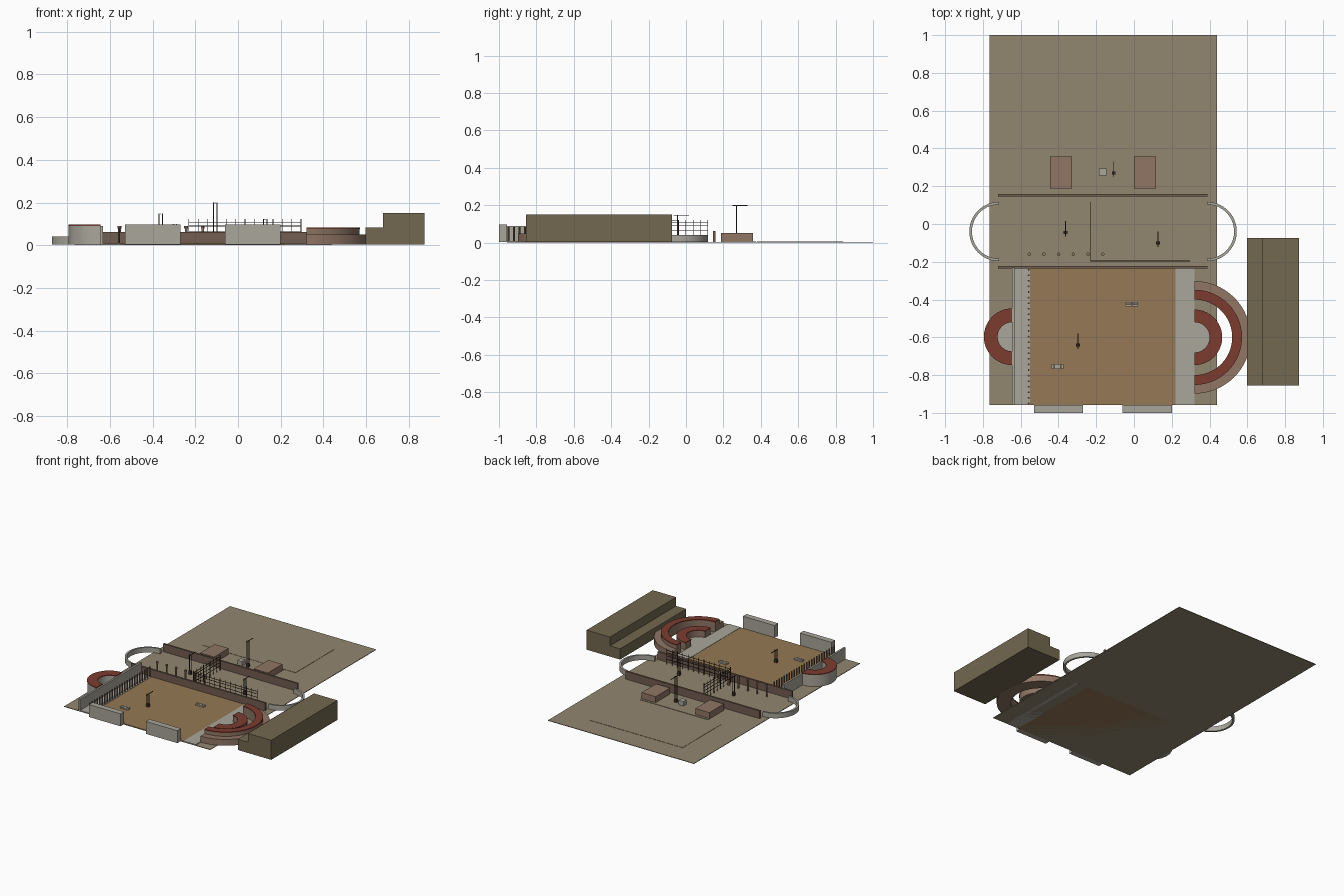
import bpy, bmesh, math
from mathutils import Matrix, Vector

if "Cube" in bpy.data.objects:
    bpy.data.objects.remove(bpy.data.objects["Cube"])


def mat(name, rgb):
    m = bpy.data.materials.new(name)
    m.diffuse_color = (*rgb, 1)
    m.use_nodes = True
    m.node_tree.nodes["Principled BSDF"].inputs["Base Color"].default_value = m.diffuse_color
    return m


EARTH = mat("earth", (0.29, 0.24, 0.16))
SAND = mat("sand", (0.30, 0.19, 0.09))
STONE = mat("stone", (0.40, 0.38, 0.33))
BRICK = mat("brick", (0.27, 0.18, 0.13))
WALL = mat("wall_brown", (0.17, 0.11, 0.08))
ROSE = mat("rose_stone", (0.28, 0.18, 0.13))
RED = mat("red_tile", (0.20, 0.045, 0.028))
HALL = mat("hall", (0.17, 0.14, 0.08))
DARK = mat("dark_bronze", (0.05, 0.035, 0.025))


def finish(name, bm, m, smooth=False):
    bmesh.ops.recalc_face_normals(bm, faces=bm.faces)
    me = bpy.data.meshes.new(name)
    bm.to_mesh(me)
    bm.free()
    me.materials.append(m)
    ob = bpy.data.objects.new(name, me)
    bpy.context.collection.objects.link(ob)
    if smooth:
        bpy.ops.object.select_all(action='DESELECT')
        ob.select_set(True)
        bpy.context.view_layer.objects.active = ob
        bpy.ops.object.shade_smooth_by_angle()
    return ob


def add_box(bm, x0, x1, y0, y1, z0, z1):
    mx = Matrix.Translation(((x0 + x1) / 2, (y0 + y1) / 2, (z0 + z1) / 2))
    bmesh.ops.create_cube(bm, size=1, matrix=mx @ Matrix.Diagonal((x1 - x0, y1 - y0, z1 - z0, 1)))


def box(name, m, *dims):
    bm = bmesh.new()
    add_box(bm, *dims)
    return finish(name, bm, m)


def add_post(bm, x, y, z0, z1, r, seg=8):
    bmesh.ops.create_cone(bm, cap_ends=True, segments=seg, radius1=r, radius2=r, depth=z1 - z0,
                          matrix=Matrix.Translation((x, y, (z0 + z1) / 2)))


def half_ring(name, m, cx, cy, r0, r1, z0, z1, side, seg=32):
    # half annulus bulging towards +x (side=1) or -x (side=-1)
    bm = bmesh.new()
    loops = []
    for i in range(seg + 1):
        a = -math.pi / 2 + math.pi * i / seg
        c, s = math.cos(a) * side, math.sin(a)
        loops.append([bm.verts.new((cx + r * c, cy + r * s, z))
                      for r, z in ((r0, z0), (r1, z0), (r1, z1), (r0, z1))])
    for a, b in zip(loops, loops[1:]):
        for k in range(4):
            bm.faces.new((a[k], a[(k + 1) % 4], b[(k + 1) % 4], b[k]))
    bm.faces.new(loops[0])
    bm.faces.new(loops[-1])
    return finish(name, bm, m, True)


# ground and paved courts
box("ground", EARTH, -0.766, 0.44, -0.957, 1.0, 0.0, 0.004)
box("south_court", SAND, -0.55, 0.22, -0.957, -0.23, 0.0, 0.007)
box("north_court", EARTH, -0.56, 0.21, 0.38, 0.84, 0.0, 0.006)
box("middle_platform", EARTH, -0.444, 0.116, 0.187, 0.375, 0.0, 0.007)
box("west_walk", STONE, -0.645, -0.55, -0.957, -0.23, 0.0, 0.009)
box("east_walk", STONE, 0.22, 0.32, -0.957, -0.23, 0.0, 0.009)

# west colonnade: back wall and row of columns
box("west_back_wall", STONE, -0.647, -0.633, -0.957, -0.23, 0.004, 0.09)
bm = bmesh.new()
for i in range(25):
    add_post(bm, -0.558, -0.95 + i * 0.0295, 0.005, 0.083, 0.005)
finish("west_columns", bm, WALL, True)

# front gate blocks
for n, x in (("west", -0.53), ("east", -0.06)):
    box(n + "_gate_block", STONE, x, x + 0.26, -1.0, -0.957, 0.004, 0.097)

# west hemicycle
half_ring("west_drum", STONE, -0.645, -0.597, 0.08, 0.148, 0.003, 0.09, -1)
half_ring("west_drum_roof", RED, -0.645, -0.597, 0.077, 0.15, 0.09, 0.096, -1)
half_ring("west_drum_floor", STONE, -0.645, -0.597, 0.0005, 0.08, 0.003, 0.009, -1)

# east hemicycle with stepped rings
half_ring("east_outer_terrace", ROSE, 0.32, -0.6, 0.25, 0.298, 0.003, 0.05, 1)
half_ring("east_outer_wall", BRICK, 0.32, -0.6, 0.202, 0.25, 0.003, 0.076, 1)
half_ring("east_outer_roof", RED, 0.32, -0.6, 0.2, 0.252, 0.076, 0.084, 1)
half_ring("east_inner_wall", BRICK, 0.32, -0.6, 0.082, 0.145, 0.003, 0.054, 1)
half_ring("east_inner_roof", RED, 0.32, -0.6, 0.08, 0.147, 0.054, 0.06, 1)
half_ring("east_inner_floor", STONE, 0.32, -0.6, 0.0005, 0.082, 0.003, 0.009, 1)

# long hall in two heights
box("hall_aisle", HALL, 0.597, 0.68, -0.855, -0.075, 0.004, 0.084)
box("hall_main", HALL, 0.68, 0.873, -0.855, -0.075, 0.004, 0.15)

# cross walls and curved end walls
for n, y in (("south", -0.229), ("north", 0.152)):
    box(n + "_cross_wall", WALL, -0.72, 0.39, y - 0.007, y + 0.007, 0.004, 0.062)
half_ring("east_end_wall", STONE, 0.387, -0.04, 0.143, 0.157, 0.003, 0.04, 1)
half_ring("west_end_wall", STONE, -0.715, -0.04, 0.143, 0.157, 0.003, 0.04, -1)

# row of six honorary columns with caps
bm = bmesh.new()
for i in range(6):
    x = -0.555 + i * 0.078
    add_post(bm, x, -0.16, 0.004, 0.078, 0.006, 12)
    add_post(bm, x, -0.16, 0.078, 0.09, 0.009, 12)
finish("honorary_columns", bm, ROSE, True)

# L-shaped trellis fence
bm = bmesh.new()
t = 0.0015
for i in range(13):
    x = -0.23 + i * 0.04375
    add_box(bm, x - t, x + t, -0.196 - t, -0.196 + t, 0.004, 0.122)
for i in range(1, 9):
    y = -0.196 + i * 0.039
    add_box(bm, -0.23 - t, -0.23 + t, y - t, y + t, 0.004, 0.122)
for z in (0.04, 0.065, 0.09, 0.108):
    add_box(bm, -0.23, 0.295, -0.196 - t, -0.196 + t, z - t, z + t)
    add_box(bm, -0.23 - t, -0.23 + t, -0.196, 0.117, z - t, z + t)
finish("trellis_fence", bm, DARK)

# temple blocks and altar
box("west_temple", ROSE, -0.444, -0.328, 0.187, 0.358, 0.004, 0.052)
box("east_temple", ROSE, 0.0, 0.116, 0.187, 0.358, 0.004, 0.052)
box("altar", STONE, -0.185, -0.146, 0.256, 0.294, 0.004, 0.04)

# standing bronze posts with double masts and a forward arm
for k, (x, y, h) in enumerate(((-0.107, 0.27, 0.2), (-0.362, -0.045, 0.148),
                               (0.127, -0.1, 0.122), (-0.296, -0.64, 0.1))):
    bm = bmesh.new()
    for dx in (-0.008, 0.008):
        add_box(bm, x + dx - 0.002, x + dx + 0.002, y - 0.002, y + 0.002, 0.004, h)
    add_box(bm, x - 0.002, x + 0.002, y - 0.022, y + 0.06, h - 0.004, h)
    add_box(bm, x - 0.01, x + 0.01, y - 0.008, y + 0.008, 0.004, 0.03)
    finish("bronze_post_%d" % (k + 1), bm, DARK)

# small gridded basins on the south court
for k, (x, y) in enumerate(((-0.012, -0.425), (-0.405, -0.755))):
    bm = bmesh.new()
    for i in range(4):
        for j in range(2):
            x0, y0 = x - 0.033 + i * 0.0168, y - 0.013 + j * 0.0135
            add_box(bm, x0, x0 + 0.0155, y0, y0 + 0.0125, 0.006, 0.018)
    finish("basin_%d" % (k + 1), bm, STONE)
